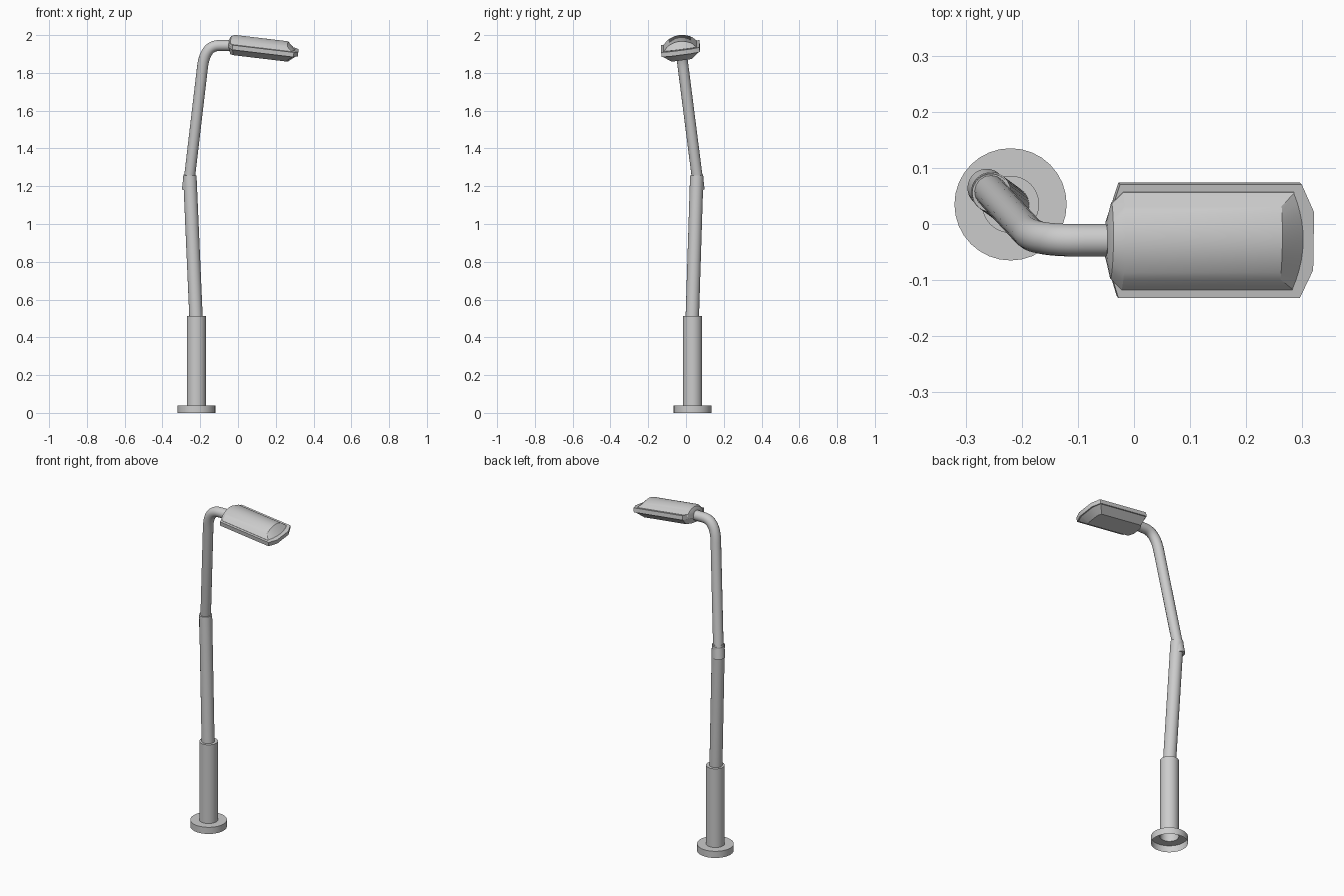
import bpy, bmesh, math
from mathutils import Vector, Matrix

if "Cube" in bpy.data.objects:
    bpy.data.objects.remove(bpy.data.objects["Cube"])

SEG = 32


def finish(name, bm, angle=30):
    bmesh.ops.recalc_face_normals(bm, faces=bm.faces)
    me = bpy.data.meshes.new(name)
    bm.to_mesh(me)
    bm.free()
    ob = bpy.data.objects.new(name, me)
    bpy.context.collection.objects.link(ob)
    bpy.ops.object.select_all(action='DESELECT')
    ob.select_set(True)
    bpy.context.view_layer.objects.active = ob
    bpy.ops.object.shade_smooth_by_angle(angle=math.radians(angle))
    return ob


def loft(name, rings, cap_first=True, cap_last=True):
    """Skin a list of equally sized closed point rings."""
    bm = bmesh.new()
    rows = [[bm.verts.new(p) for p in r] for r in rings]
    n = len(rings[0])
    for a, b in zip(rows, rows[1:]):
        for i in range(n):
            j = (i + 1) % n
            bm.faces.new((a[i], a[j], b[j], b[i]))
    if cap_first:
        bm.faces.new(rows[0])
    if cap_last:
        bm.faces.new(rows[-1])
    return finish(name, bm)


def circle(r, z):
    return [(r * math.cos(2 * math.pi * i / SEG),
             r * math.sin(2 * math.pi * i / SEG), z) for i in range(SEG)]


def tube(name, a, b, r):
    a, b = Vector(a), Vector(b)
    ob = loft(name, [circle(r, 0), circle(r, (b - a).length)])
    ob.matrix_world = Matrix.Translation(a) @ (b - a).to_track_quat('Z', 'Y').to_matrix().to_4x4()
    return ob


# Base flange (hollow underneath) and lower post
base = loft("base_flange_and_lower_post",
            [circle(0.1, 0), circle(0.1, 0.04), circle(0.051, 0.04), circle(0.051, 0.513)],
            cap_first=False)
base.location = (-0.22, 0.035, 0)

# Leaning middle post and the collar that takes the upper pole
tube("middle_post", (-0.222, 0.033, 0.50), (-0.255, 0.057, 1.255), 0.0355)
tube("collar", (-0.263, 0.0645, 1.18), (-0.2545, 0.0555, 1.258), 0.034)

# Upper pole bending into the horizontal arm
cu = bpy.data.curves.new("upper_pole_and_arm", 'CURVE')
cu.dimensions = '3D'
cu.bevel_depth = 0.029
cu.bevel_resolution = 6
cu.resolution_u = 12
cu.use_fill_caps = True
pts = [Vector(p) for p in ((-0.261, 0.064, 1.21), (-0.188, -0.015, 1.83),
                           (-0.10, -0.029, 1.945), (-0.02, -0.029, 1.945))]
sp = cu.splines.new('BEZIER')
sp.bezier_points.add(3)
up, out = (pts[1] - pts[0]).normalized(), Vector((1, 0, 0))
for i, (bp, p) in enumerate(zip(sp.bezier_points, pts)):
    d = up if i < 2 else out
    bp.handle_left_type = bp.handle_right_type = 'FREE'
    bp.co, bp.handle_left, bp.handle_right = p, p - d * 0.06, p + d * 0.06
pole = bpy.data.objects.new("upper_pole_and_arm", cu)
bpy.context.collection.objects.link(pole)

# Lamp head frame: pitched nose-down and slightly rolled
head = (Matrix.Translation((0, -0.029, 1.945)) @ Matrix.Rotation(math.radians(6.8), 4, 'Y')
        @ Matrix.Rotation(math.radians(7.5), 4, 'X'))


def outline(x0, x1, x2, x3, w_back, w, w_front, z):
    half = [(x0, w_back), (x1, w), (x2, w), (x3, w_front)]
    return [(x, y, z) for x, y in half] + [(x, -y, z) for x, y in reversed(half)]


# Rim plate around the lamp
rim = dict(x0=-0.05, x1=-0.028, x2=0.298, x3=0.321, w_back=0.032, w=0.102, w_front=0.052)
plate = loft("lamp_rim", [outline(z=-0.013, **rim), outline(z=0.012, **rim)])

# Lower lens tray
tray = loft("lamp_lens", [
    outline(-0.046, -0.027, 0.294, 0.314, 0.032, 0.097, 0.05, -0.012),
    outline(-0.036, -0.018, 0.262, 0.274, 0.028, 0.056, 0.04, -0.047)])


def section(x, w_rim, w_crease, h_crease, h_crown, bulge=0.0):
    """Flat base, bevelled sides and an arched crown."""
    n = 10
    ring = [(x, -w_rim, 0.0), (x, -w_rim, 0.013)]
    for i in range(n + 1):
        t = -1 + 2 * i / n
        k = 1 - t * t
        ring.append((x + bulge * k, t * w_crease, h_crease + (h_crown - h_crease) * k))
    return ring + [(x, w_rim, 0.013), (x, w_rim, 0.0)]


# Arched upper housing
cover = loft("lamp_housing", [
    section(-0.050, 0.034, 0.030, 0.020, 0.026),
    section(-0.042, 0.068, 0.052, 0.028, 0.044),
    section(-0.022, 0.088, 0.066, 0.034, 0.053),
    section(0.260, 0.088, 0.066, 0.034, 0.053),
    section(0.284, 0.088, 0.086, 0.014, 0.014, 0.018)])

for ob in (plate, tray, cover):
    ob.matrix_world = head
